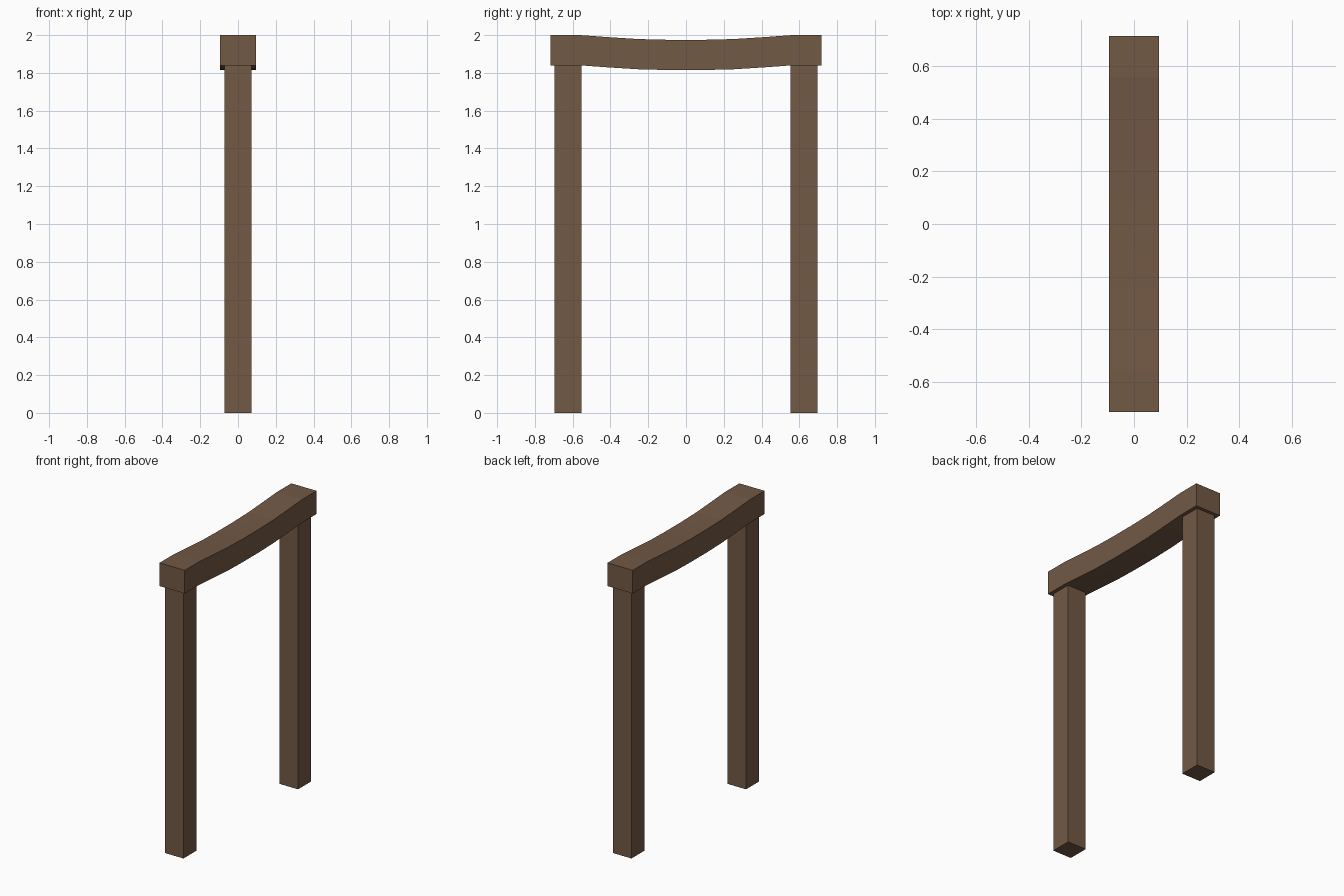
import bpy, bmesh

if "Cube" in bpy.data.objects:
    bpy.data.objects.remove(bpy.data.objects["Cube"])

wood = bpy.data.materials.new("brown_wood")
wood.diffuse_color = (0.17, 0.10, 0.06, 1)
wood.use_nodes = True
wood.node_tree.nodes["Principled BSDF"].inputs["Base Color"].default_value = wood.diffuse_color


def prism(name, outline, half_width):
    """Extrude a closed (y, z) outline symmetrically along x."""
    bm = bmesh.new()
    face = bm.faces.new([bm.verts.new((-half_width, y, z)) for y, z in outline])
    ext = bmesh.ops.extrude_face_region(bm, geom=[face])
    verts = [v for v in ext["geom"] if isinstance(v, bmesh.types.BMVert)]
    bmesh.ops.translate(bm, verts=verts, vec=(2 * half_width, 0, 0))
    bmesh.ops.recalc_face_normals(bm, faces=bm.faces[:])
    mesh = bpy.data.meshes.new(name)
    bm.to_mesh(mesh)
    bm.free()
    mesh.materials.append(wood)
    obj = bpy.data.objects.new(name, mesh)
    bpy.context.collection.objects.link(obj)
    return obj


# Two square posts
for side, name in ((-1, "front_post"), (1, "back_post")):
    a, b = side * 0.552, side * 0.695
    prism(name, [(a, 0), (b, 0), (b, 1.842), (a, 1.842)], 0.071)

# Sagging top beam with level ends
half = [(0.717, 2.0), (0.56, 2.0), (0.41, 1.989), (0.25, 1.979), (0.09, 1.975)]
top = half + [(-y, z) for y, z in reversed(half)]
bottom = [(y, z - 0.16) for y, z in reversed(top)]
prism("top_beam", top + bottom, 0.096)
